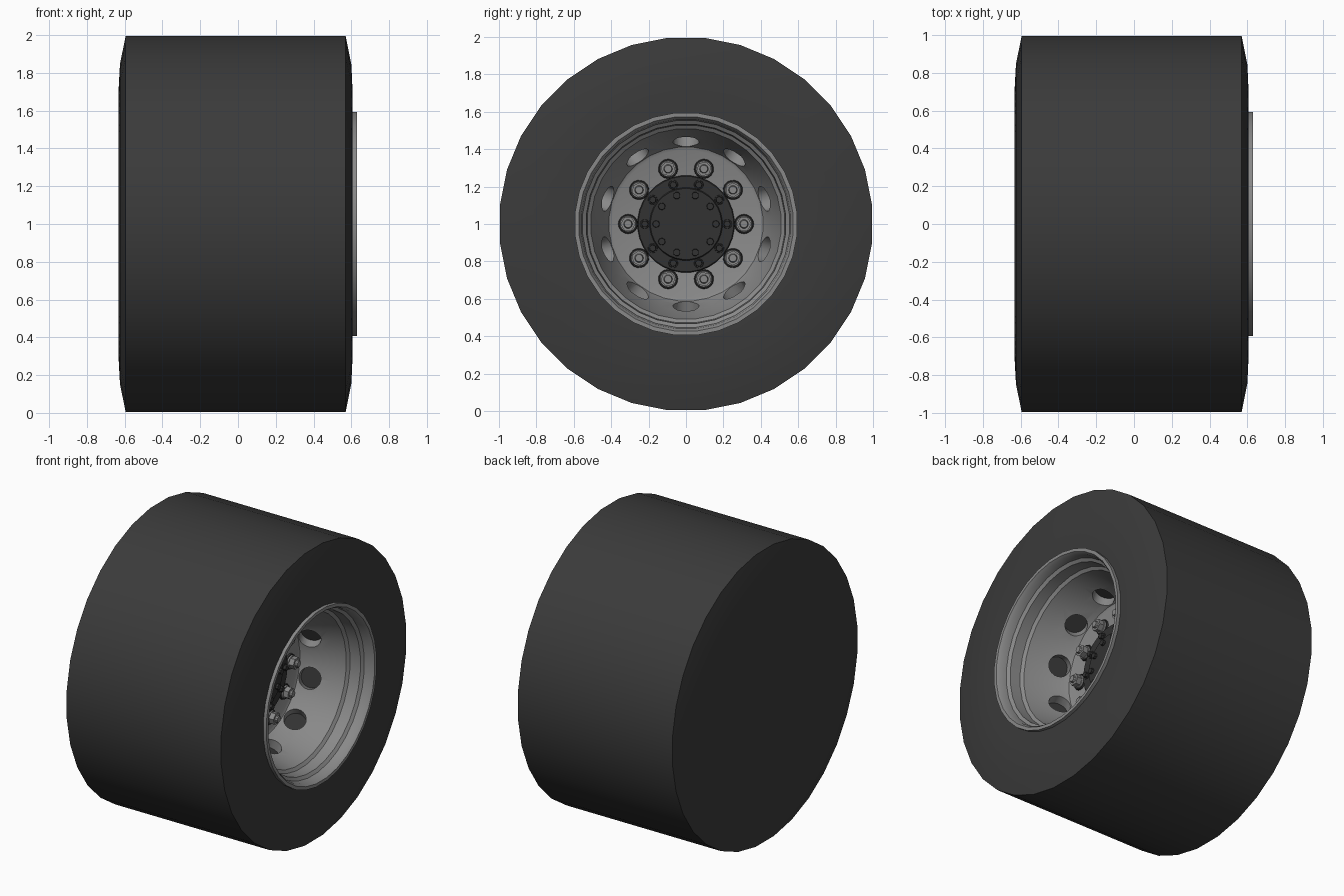
import bpy, bmesh, math
from mathutils import Matrix, Vector

default = bpy.data.objects.get("Cube")
if default:
    bpy.data.objects.remove(default, do_unlink=True)


def material(name, value):
    mat = bpy.data.materials.new(name)
    colour = (value, value, value, 1)
    mat.use_nodes = True
    mat.diffuse_color = colour
    bsdf = next(n for n in mat.node_tree.nodes if n.type == 'BSDF_PRINCIPLED')
    bsdf.inputs["Base Color"].default_value = colour
    return mat


RUBBER = material("black rubber", 0.043)
STEEL = material("grey steel", 0.25)
DARK = material("dark hub metal", 0.032)
SIDES = 32
COUNT = 10
CENTRE = Matrix.Translation((0, 0, 1))


def finish(name, bm, mats, angle=30):
    bmesh.ops.recalc_face_normals(bm, faces=bm.faces)
    mesh = bpy.data.meshes.new(name)
    bm.to_mesh(mesh)
    bm.free()
    for mat in mats:
        mesh.materials.append(mat)
    mesh.shade_smooth()
    mesh.set_sharp_from_angle(angle=math.radians(angle))
    obj = bpy.data.objects.new(name, mesh)
    bpy.context.collection.objects.link(obj)
    return obj


def lathe(name, profile, mat, sides=SIDES):
    """Turn an (x, radius) profile around the axle."""
    bm = bmesh.new()
    rings = []
    for x, r in profile:
        if r == 0:
            rings.append([bm.verts.new((x, 0, 1))] * sides)
            continue
        ring = []
        for i in range(sides):
            a = 2 * math.pi * (i + 0.5) / sides
            ring.append(bm.verts.new((x, r * math.cos(a), 1 + r * math.sin(a))))
        rings.append(ring)
    for low, high in zip(rings, rings[1:]):
        for i in range(sides):
            j = (i + 1) % sides
            corners = dict.fromkeys((low[i], low[j], high[j], high[i]))
            bm.faces.new(list(corners))
    return finish(name, bm, [mat])


def cylinder(bm, radius, depth, sides, matrix, top=None):
    return bmesh.ops.create_cone(bm, cap_ends=True, segments=sides, radius1=radius,
                                 radius2=radius if top is None else top,
                                 depth=depth, matrix=matrix)


def around(i, offset=0.0):
    return CENTRE @ Matrix.Rotation(2 * math.pi * (i + offset) / COUNT, 4, 'X')


ALONG_AXLE = Matrix.Rotation(math.pi / 2, 4, 'Y')
OUTWARD = Matrix.Rotation(-math.pi / 2, 4, 'X')

# Tyre: closed inner wall, open socket on the outer side
lathe("tyre", [(-0.633, 0), (-0.633, 0.7), (-0.625, 0.85), (-0.595, 1),
               (0.57, 1), (0.6, 0.85), (0.607, 0.7), (0.607, 0.58),
               (0, 0.58), (0, 0)], RUBBER)

# Deep-dish rim with stepped lip
rim = lathe("rim", [(0.17, 0), (0.17, 0.395), (0.178, 0.413), (0.21, 0.43),
                    (0.3, 0.463), (0.38, 0.49), (0.46, 0.51), (0.475, 0.53),
                    (0.55, 0.535), (0.565, 0.555), (0.61, 0.562),
                    (0.63, 0.575), (0.63, 0.597), (0.6, 0.597),
                    (0.6, 0.575), (0.03, 0.575), (0.03, 0)], STEEL)

# Round hand holes cut into the sloping dish
bm = bmesh.new()
tilt = Matrix.Rotation(math.radians(20), 4, 'Z')
for i in range(COUNT):
    place = around(i, 0.5) @ Matrix.Translation((0.245, 0.45, 0)) @ tilt @ OUTWARD
    cylinder(bm, 0.07, 0.1, 20, place)
for face in bm.faces:
    face.material_index = 1 if len(face.verts) > 4 else 0
cutter = finish("hole_cutter", bm, [STEEL, DARK])
cutter.hide_render = True
rim.data.materials.append(DARK)
cut = rim.modifiers.new("hand_holes", 'BOOLEAN')
cut.operation = 'DIFFERENCE'
cut.solver = 'EXACT'
cut.object = cutter
bpy.context.view_layer.update()
bpy.context.view_layer.objects.active = rim
bpy.ops.object.modifier_apply(modifier=cut.name)
bpy.data.objects.remove(cutter, do_unlink=True)
rim.data.set_sharp_from_angle(angle=math.radians(30))

# Hub flange and raised cap
lathe("hub_flange", [(0.16, 0), (0.16, 0.26), (0.19, 0.26), (0.195, 0.255),
                     (0.195, 0.195), (0.205, 0.19), (0.205, 0)], DARK)


def bolt_ring(name, radius, base, stages, mat):
    """Ten bolts, each stacked from (radius, top radius, height, sides)."""
    bm = bmesh.new()
    for i in range(COUNT):
        x = base
        for size, top, height, sides in stages:
            place = (around(i) @ Matrix.Translation((x + height / 2, radius, 0))
                     @ ALONG_AXLE)
            cylinder(bm, size, height, sides, place, top)
            x += height
    finish(name, bm, [mat])


# Wheel nuts with washers, then two rings of small hub bolts
bolt_ring("wheel_nut_washers", 0.31, 0.168, [(0.053, 0.05, 0.014, 16)], DARK)
bolt_ring("wheel_nuts", 0.31, 0.18,
          [(0.045, 0.042, 0.012, 16), (0.04, 0.04, 0.035, 6),
           (0.024, 0.02, 0.016, 10)], STEEL)
bolt_ring("outer_hub_bolts", 0.22, 0.193,
          [(0.026, 0.024, 0.006, 12), (0.02, 0.018, 0.018, 6)], DARK)
bolt_ring("inner_hub_bolts", 0.16, 0.203, [(0.02, 0.018, 0.018, 8)], DARK)
